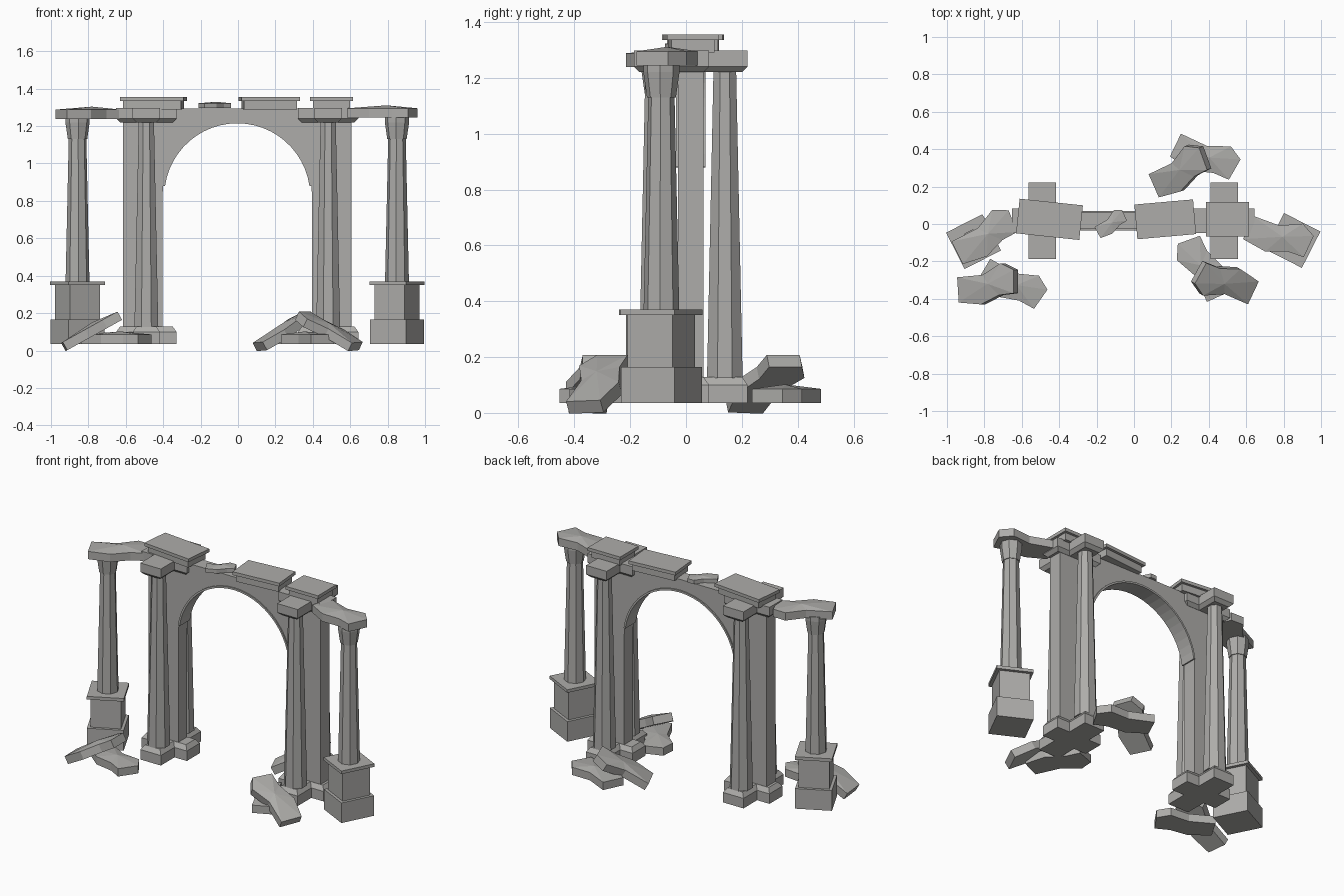
import bpy, bmesh
from math import radians, pi, sin, cos
from mathutils import Matrix, Vector

cube = bpy.data.objects.get("Cube")
if cube:
    bpy.data.objects.remove(cube, do_unlink=True)

GREY = (0.42, 0.415, 0.40, 1)
stone = bpy.data.materials.new("weathered grey stone")
stone.use_nodes = True
stone.diffuse_color = GREY
stone.node_tree.nodes["Principled BSDF"].inputs["Base Color"].default_value = GREY

CX, CY = -0.004, 0.017   # centre of the archway
PIER = 0.486             # pier offset from the centre


def finish(name, bm, matrix=None):
    bmesh.ops.recalc_face_normals(bm, faces=bm.faces)
    mesh = bpy.data.meshes.new(name)
    bm.to_mesh(mesh)
    bm.free()
    mesh.materials.append(stone)
    obj = bpy.data.objects.new(name, mesh)
    bpy.context.scene.collection.objects.link(obj)
    if matrix:
        obj.matrix_world = matrix
    return obj


def loft(name, rings, matrix=None, peak=None):
    """Skin a stack of rings; close with flat caps, or a raised top point."""
    bm = bmesh.new()
    loops = [[bm.verts.new(p) for p in ring] for ring in rings]
    n = len(loops[0])
    for a, b in zip(loops, loops[1:]):
        for i in range(n):
            j = (i + 1) % n
            bm.faces.new((a[i], a[j], b[j], b[i]))
    bm.faces.new(loops[0])
    if peak:
        tip = bm.verts.new(peak)
        for i in range(n):
            bm.faces.new((loops[-1][i], loops[-1][(i + 1) % n], tip))
    else:
        bm.faces.new(loops[-1])
    return finish(name, bm, matrix)


def place(x, y, z=0, turn=0, pitch=0, scale=1):
    return (Matrix.Translation((x, y, z)) @ Matrix.Rotation(radians(turn), 4, "Z")
            @ Matrix.Rotation(radians(-pitch), 4, "Y") @ Matrix.Scale(scale, 4))


def octagon(r, z):
    return [(r * cos(pi * (i + .5) / 4), r * sin(pi * (i + .5) / 4), z) for i in range(8)]


def rect(hx, hy, z):
    return [(-hx, -hy, z), (hx, -hy, z), (hx, hy, z), (-hx, hy, z)]


def plus(shrink, z):
    lx, ly, ax, ay = (v - shrink for v in (0.161, 0.204, 0.073, 0.066))
    quarter = [(lx, ay), (ax, ay), (ax, ly)]
    pts = quarter + [(-x, y) for x, y in reversed(quarter)]
    pts += [(-x, -y) for x, y in pts]
    return [(x, y, z) for x, y in pts]


def extrude_y(name, outline, half):
    return loft(name, [[(x, y, z) for x, z in outline] for y in (-half, half)],
                place(CX, CY))


def arc(r, start):
    steps = 24
    angles = [radians(start + (180 - 2 * start) * i / steps) for i in range(steps + 1)]
    return [(r * cos(a), 0.825 + r * sin(a)) for a in angles]


# Wall with both piers, and the raised band lining the arch
outer = 0.611
extrude_y("arch_wall", [(-outer, 0.12), (-outer, 1.295), (outer, 1.295), (outer, 0.12),
                        (0.4, 0.12)] + arc(0.4, 0) + [(-0.4, 0.12)], 0.045)
extrude_y("arch_trim", arc(0.402, 8) + arc(0.39, 8)[::-1], 0.053)

# Cross-shaped footing and capital with a pair of columns on each side
for side, label in ((-1, "right"), (1, "left")):
    spot = place(CX + side * PIER, CY)
    loft(label + "_footing", [plus(0, 0.036), plus(0, 0.1), plus(0.02, 0.128)], spot)
    loft(label + "_capital", [plus(0.02, 1.22), plus(0, 1.24), plus(0, 1.297)], spot)
    for dy, end in ((-0.122, "front"), (0.122, "back")):
        loft(f"{label}_{end}_column", [octagon(0.069, 0.125), octagon(0.044, 1.225)],
             place(CX + side * PIER, CY + dy))

# Coping slabs along the top: centre x, length, turn
for i, (x, length, turn) in enumerate(((-0.452, 0.34, -6), (0.167, 0.315, 5), (0.5, 0.23, 0))):
    spot = place(x, 0.025, 0, turn)
    loft(f"coping_block_{i}", [rect(length / 2 - 0.015, 0.077, 1.29),
                               rect(length / 2 - 0.015, 0.077, 1.336)], spot)
    loft(f"coping_slab_{i}", [rect(length / 2, 0.093, 1.335),
                              rect(length / 2, 0.093, 1.356)], spot)

# Free-standing side columns on pedestals
for x, y, turn, label in ((-0.858, -0.094, 27, "right"), (0.85, -0.088, -27, "left")):
    spot = place(x, y, 0, turn)
    for part, half, low, high in (("plinth", 0.108, 0.036, 0.165),
                                  ("pedestal", 0.09, 0.165, 0.352),
                                  ("pedestal_cap", 0.109, 0.35, 0.37)):
        loft(f"{label}_{part}", [rect(half, half, low), rect(half, half, high)], spot)
    loft(label + "_shaft", [octagon(0.064, 0.37), octagon(0.047, 1.14)], spot)
    loft(label + "_shaft_capital", [octagon(0.052, 1.13), octagon(0.065, 1.22),
                                    octagon(0.065, 1.25)], spot)

# Broken stones share one jagged outline
JAGGED = [(-.175, .035), (-.02, .048), (.09, .11), (.17, .075),
          (.17, -.05), (.08, -.06), (-.03, -.11), (-.165, -.10)]


def rubble(name, x, y, z, turn, pitch=0, scale=1):
    rings = [[(px, py, h) for px, py in JAGGED] for h in (-0.03, 0.02)]
    loft(name, rings, place(x, y, z, turn, pitch, scale), peak=(0.02, 0, 0.036))


rubble("right_broken_lintel", -0.8, -0.06, 1.268, 22)
rubble("left_broken_lintel", 0.775, -0.06, 1.275, -25)
rubble("small_top_stone", -0.125, 0.005, 1.312, 25, 0, 0.5)
for label, flat, leaning in (
        ("front_right", (-0.645, -0.315, 0.066, -35), (-0.783, -0.32, 0.108, 0)),
        ("back_left", (0.385, 0.365, 0.066, -30), (0.243, 0.289, 0.108, 20)),
        ("front_left", (0.363, -0.24, 0.066, 110), (0.484, -0.32, 0.108, 151))):
    rubble(label + "_flat_rubble", *flat)
    rubble(label + "_leaning_rubble", *leaning, pitch=29)
